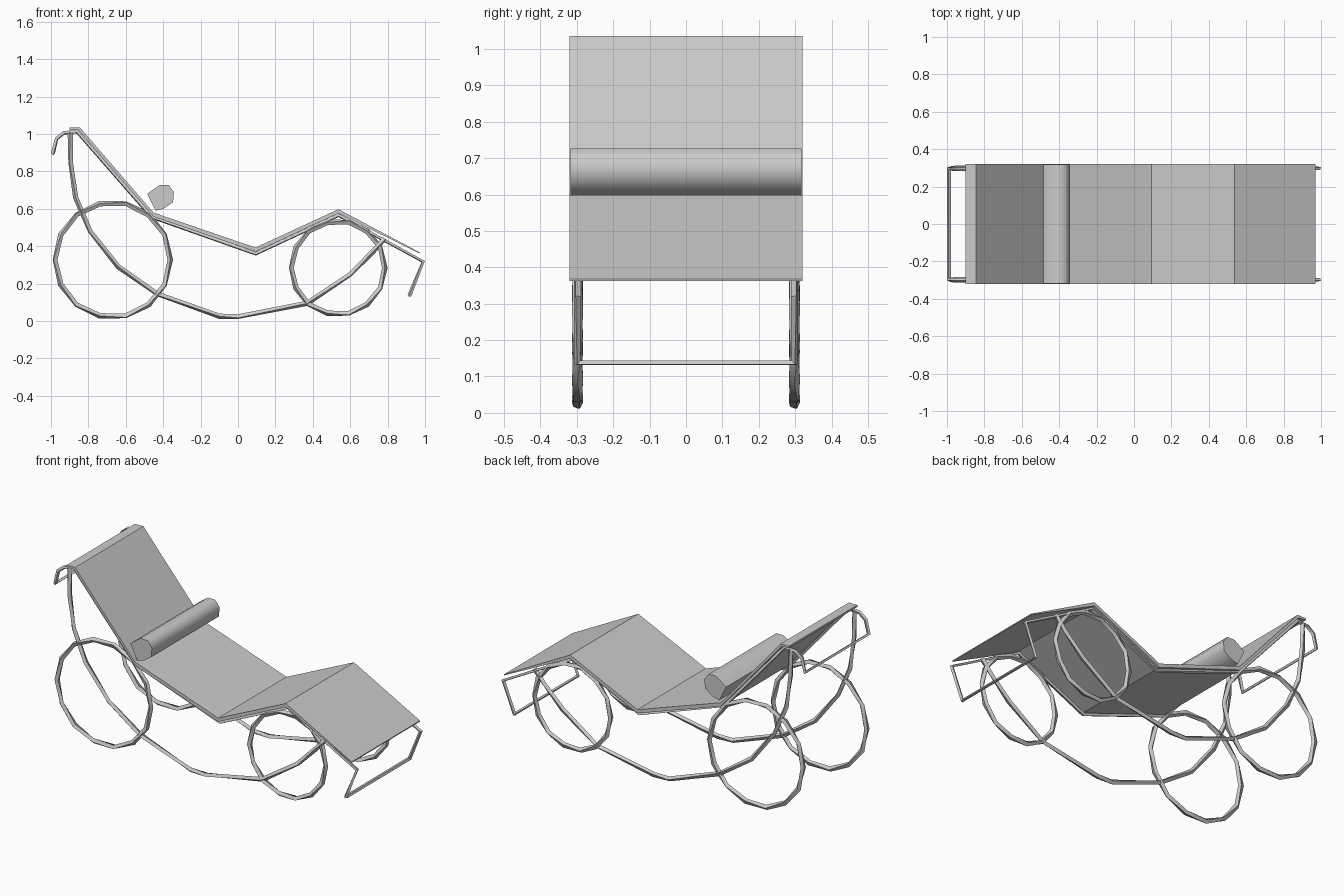
import bpy
import bmesh
import math

cube = bpy.data.objects.get("Cube")
if cube:
    bpy.data.objects.remove(cube, do_unlink=True)

grey = bpy.data.materials.new("plain grey")
grey.use_nodes = True
grey.diffuse_color = (0.6, 0.6, 0.6, 1)
grey.node_tree.nodes["Principled BSDF"].inputs["Base Color"].default_value = (0.6, 0.6, 0.6, 1)

SIDE = 0.298    # distance of the side frames from the centre line
HALF = 0.32     # half width of the fabric


def add_object(name, mesh, smooth_angle=None):
    obj = bpy.data.objects.new(name, mesh)
    bpy.context.collection.objects.link(obj)
    mesh.materials.clear()
    mesh.materials.append(grey)
    if smooth_angle:
        bpy.ops.object.select_all(action='DESELECT')
        obj.select_set(True)
        bpy.context.view_layer.objects.active = obj
        bpy.ops.object.shade_smooth_by_angle(angle=math.radians(smooth_angle))
    return obj


def tube(name, points, radius, closed=False, twist=0.0):
    """Four-sided bar along a path, optionally twisted from point to point."""
    curve = bpy.data.curves.new(name, 'CURVE')
    curve.dimensions = '3D'
    curve.bevel_depth = radius
    curve.bevel_resolution = 0
    curve.use_fill_caps = not closed
    spline = curve.splines.new('POLY')
    spline.points.add(len(points) - 1)
    for i, (p, co) in enumerate(zip(spline.points, points)):
        p.co = (*co, 1)
        p.tilt = twist * (i % 2)
    spline.use_cyclic_u = closed
    temp = bpy.data.objects.new("path", curve)
    bpy.context.collection.objects.link(temp)
    graph = bpy.context.evaluated_depsgraph_get()
    mesh = bpy.data.meshes.new_from_object(temp.evaluated_get(graph))
    bpy.data.objects.remove(temp, do_unlink=True)
    return add_object(name, mesh, 50)


def extrude_profile(name, profile, half, smooth_angle=None):
    """Closed side profile in x and z, stretched across the width."""
    bm = bmesh.new()
    face = bm.faces.new([bm.verts.new((x, -half, z)) for x, z in profile])
    new = bmesh.ops.extrude_face_region(bm, geom=[face])["geom"]
    bmesh.ops.translate(bm, vec=(0, 2 * half, 0),
                        verts=[v for v in new if isinstance(v, bmesh.types.BMVert)])
    bmesh.ops.recalc_face_normals(bm, faces=bm.faces)
    mesh = bpy.data.meshes.new(name)
    bm.to_mesh(mesh)
    bm.free()
    return add_object(name, mesh, smooth_angle)


# Fabric: a thin folded sheet, tapering at the foot end
top = [(-0.9, 1.035), (-0.845, 1.035), (-0.452, 0.58),
       (0.094, 0.393), (0.537, 0.598), (0.97, 0.368)]
drop = [0.012, 0.014, 0.022, 0.022, 0.022, 0.006]
under = [(x - (0.008 if i == 1 else 0), z - d)
         for i, ((x, z), d) in enumerate(zip(top, drop))]
extrude_profile("fabric", top + under[::-1], HALF)

# Head roll: rounded cushion across the backrest
roll = [(-0.485, 0.68), (-0.42, 0.727), (-0.37, 0.727), (-0.343, 0.69),
        (-0.347, 0.635), (-0.4, 0.6), (-0.44, 0.59)]
extrude_profile("head_roll", roll, 0.317, 60)

# Upper frame: one closed bar with a hook at the head and a drop at the foot
rail = [(-0.99, 0.895), (-0.97, 0.975), (-0.93, 1.007), (-0.86, 1.012),
        (-0.462, 0.557), (0.094, 0.36), (0.537, 0.566), (0.99, 0.318), (0.917, 0.138)]
loop = [(x, -SIDE, z) for x, z in rail] + [(x, SIDE, z) for x, z in reversed(rail)]
tube("upper_frame", loop, 0.011, closed=True)

# Side frames: curved runner and two hoops on each side
runner = [(-0.897, 1.01), (-0.895, 0.85), (-0.868, 0.66), (-0.79, 0.48),
          (-0.64, 0.29), (-0.43, 0.145), (-0.1, 0.026), (0.0, 0.024),
          (0.37, 0.095), (0.6, 0.25), (0.72, 0.37), (0.785, 0.442)]
hoops = {"rear_hoop": (-0.67, 0.328, 0.308), "front_hoop": (0.535, 0.285, 0.25)}
for side, y in (("left", SIDE), ("right", -SIDE)):
    tube(side + "_runner", [(x, y, z) for x, z in runner], 0.014, twist=0.5)
    for name, (cx, cz, r) in hoops.items():
        ring = [(cx + r * math.cos(i * math.tau / 14), y,
                 cz + r * math.sin(i * math.tau / 14)) for i in range(14)]
        tube(side + "_" + name, ring, 0.015, closed=True, twist=0.6)
